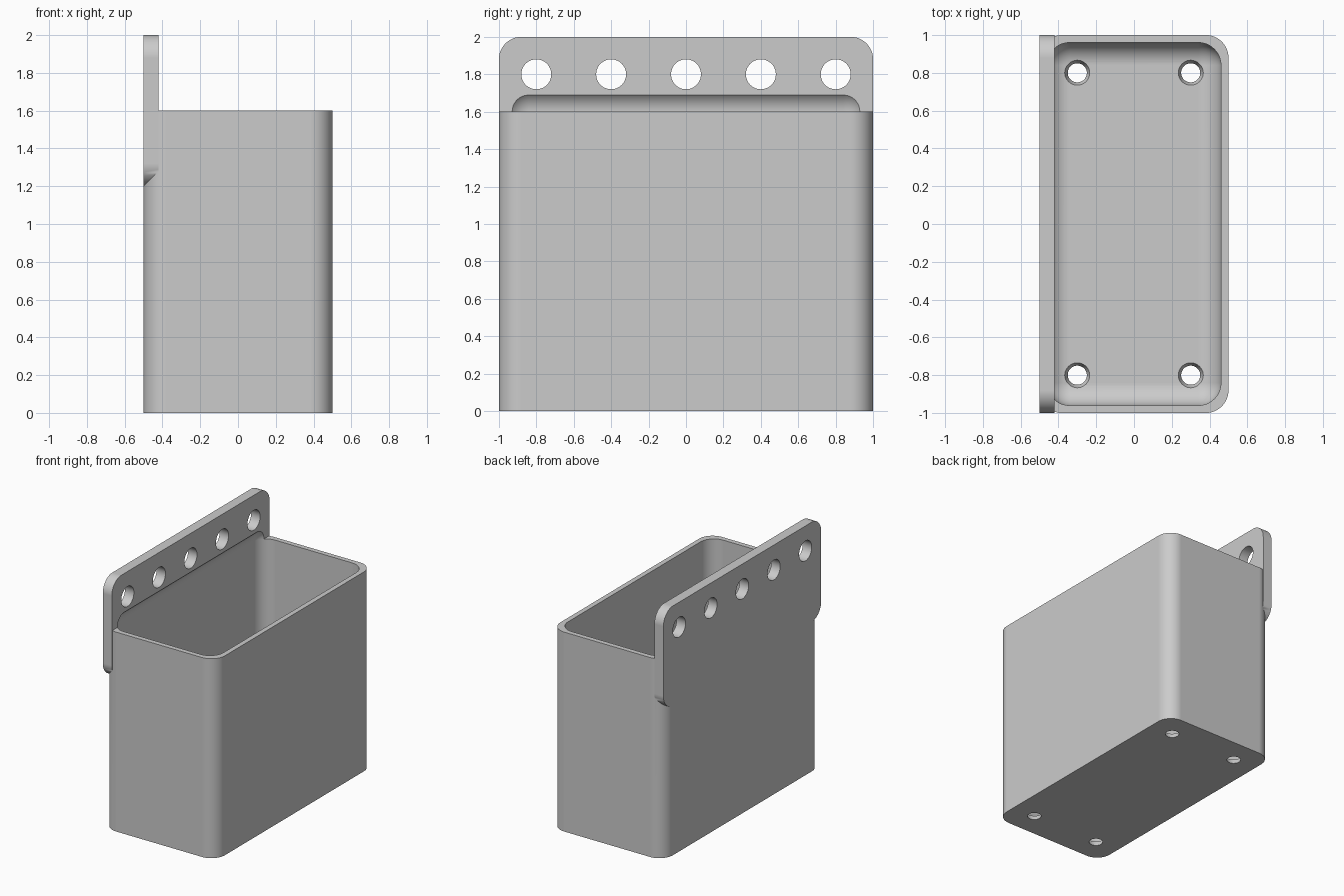
import bpy, bmesh
from mathutils import Matrix, Vector

cube = bpy.data.objects.get("Cube")
if cube:
    bpy.data.objects.remove(cube, do_unlink=True)

grey = bpy.data.materials.new("plain grey")
grey.use_nodes = True
COLOUR = (0.6, 0.6, 0.6, 1)
grey.diffuse_color = COLOUR
grey.node_tree.nodes["Principled BSDF"].inputs["Base Color"].default_value = COLOUR

RADIUS = 0.12
WALL = 0.04


def add_object(name, bm):
    bmesh.ops.recalc_face_normals(bm, faces=bm.faces)
    mesh = bpy.data.meshes.new(name)
    bm.to_mesh(mesh)
    bm.free()
    mesh.materials.append(grey)
    obj = bpy.data.objects.new(name, mesh)
    bpy.context.collection.objects.link(obj)
    return obj


def rounded_block(name, low, high, axis=None):
    """Box with rounded edges: those along one axis, or all of them."""
    low, high = Vector(low), Vector(high)
    bm = bmesh.new()
    bmesh.ops.create_cube(bm, size=1)
    bmesh.ops.scale(bm, vec=high - low, verts=bm.verts)
    bmesh.ops.translate(bm, vec=(low + high) / 2, verts=bm.verts)
    edges = [e for e in bm.edges if axis is None
             or abs(e.verts[0].co[axis] - e.verts[1].co[axis]) > 0.01]
    bmesh.ops.bevel(bm, geom=edges, offset=RADIUS, segments=12,
                    profile=0.5, affect='EDGES')
    return add_object(name, bm)


def drill(name, centre, depth, r_low, r_high, rotation=Matrix()):
    bm = bmesh.new()
    bmesh.ops.create_cone(bm, cap_ends=True, segments=48, radius1=r_low,
                          radius2=r_high, depth=depth,
                          matrix=Matrix.Translation(centre) @ rotation)
    return add_object(name, bm)


def combine(target, tool, operation):
    tool.hide_render = True
    mod = target.modifiers.new(tool.name, 'BOOLEAN')
    mod.operation = operation
    mod.solver = 'EXACT'
    mod.object = tool
    bpy.context.view_layer.objects.active = target
    bpy.ops.object.modifier_apply(modifier=mod.name)
    bpy.data.objects.remove(tool, do_unlink=True)


# Outer box and flush hanging plate
bin_body = rounded_block("hanging_bin", (-0.5, -1, 0), (0.5, 1, 1.6), axis=2)
plate = rounded_block("hanging_plate", (-0.5, -1, 1.2), (-0.42, 1, 2), axis=0)
combine(bin_body, plate, 'UNION')

# Hollow with rounded floor, reaching a little way up into the plate
cavity = rounded_block("cavity_cutter", (WALL - 0.5, WALL - 1, WALL),
                       (0.5 - WALL, 1 - WALL, 1.6 + RADIUS))
combine(bin_body, cavity, 'DIFFERENCE')

# Row of mounting holes through the plate
sideways = Matrix.Rotation(1.5707963, 4, 'Y')
for i in range(-2, 3):
    hole = drill("mounting_hole", (-0.46, 0.4 * i, 1.8), 0.3, 0.08, 0.08, sideways)
    combine(bin_body, hole, 'DIFFERENCE')

# Tapered drain holes in the floor
for x in (-0.3, 0.3):
    for y in (-0.8, 0.8):
        hole = drill("drain_hole", (x, y, 0.02), 0.08, 0.043, 0.073)
        combine(bin_body, hole, 'DIFFERENCE')

# Smooth the rounded areas, keep the rims crisp and the walls flat
bpy.ops.object.select_all(action='DESELECT')
bin_body.select_set(True)
bpy.context.view_layer.objects.active = bin_body
bpy.ops.object.shade_smooth_by_angle(angle=0.5)
weighted = bin_body.modifiers.new("flat_walls", 'WEIGHTED_NORMAL')
weighted.keep_sharp = True
